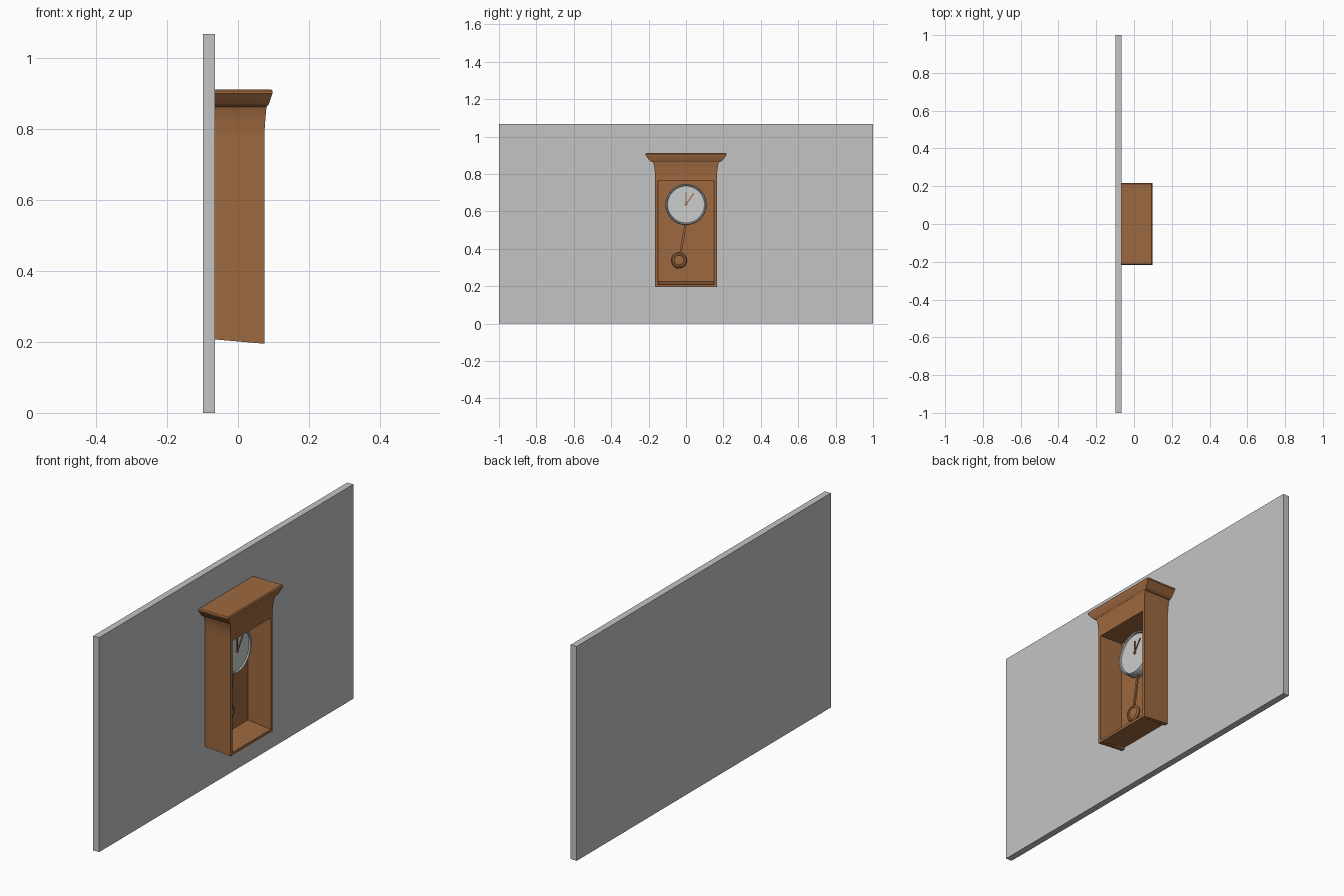
import bpy, bmesh, math
from mathutils import Matrix, Vector

if "Cube" in bpy.data.objects:
    bpy.data.objects.remove(bpy.data.objects["Cube"])


def material(name, rgb):
    m = bpy.data.materials.new(name)
    m.diffuse_color = (*rgb, 1)
    m.use_nodes = True
    m.node_tree.nodes["Principled BSDF"].inputs["Base Color"].default_value = m.diffuse_color
    return m


WOOD = material("warm_wood", (0.34, 0.14, 0.05))
WALL = material("wall_grey", (0.55, 0.55, 0.55))
FACE = material("dial_silver", (0.60, 0.61, 0.61))
RIM = material("rim_steel", (0.50, 0.54, 0.57))
BACK = -0.065   # front plane of the wall


def finish(name, bm, mat, smooth=False):
    bmesh.ops.recalc_face_normals(bm, faces=bm.faces)
    me = bpy.data.meshes.new(name)
    bm.to_mesh(me)
    bm.free()
    me.materials.append(mat)
    ob = bpy.data.objects.new(name, me)
    bpy.context.collection.objects.link(ob)
    if smooth:
        bpy.ops.object.select_all(action='DESELECT')
        ob.select_set(True)
        bpy.context.view_layer.objects.active = ob
        bpy.ops.object.shade_smooth_by_angle(angle=math.radians(35))
    return ob


def loft(name, rings, mat, smooth=False):
    """Skin a stack of equal-length point loops and cap both ends."""
    bm = bmesh.new()
    loops = [[bm.verts.new(p) for p in r] for r in rings]
    n = len(loops[0])
    for a, b in zip(loops, loops[1:]):
        for i in range(n):
            j = (i + 1) % n
            bm.faces.new((a[i], a[j], b[j], b[i]))
    bm.faces.new(loops[0])
    bm.faces.new(loops[-1])
    return finish(name, bm, mat, smooth)


def rect(z, y, x, x0=BACK):
    return [(x0, -y, z), (x, -y, z), (x, y, z), (x0, y, z)]


def lathe(name, profile, y, z, mat, closed=False, steps=48):
    """Spin (radius, x) profile points about an axis along x."""
    bm = bmesh.new()
    loops = [[bm.verts.new((x, y + r * math.cos(2 * math.pi * i / steps),
                            z + r * math.sin(2 * math.pi * i / steps)))
              for i in range(steps)] for r, x in profile]
    pairs = list(zip(loops, loops[1:]))
    if closed:
        pairs.append((loops[-1], loops[0]))
    else:
        bm.faces.new(loops[0])
        bm.faces.new(loops[-1])
    for a, b in pairs:
        for i in range(steps):
            j = (i + 1) % steps
            bm.faces.new((a[i], a[j], b[j], b[i]))
    return finish(name, bm, mat, True)


def bar(name, a, b, width, x, depth, mat):
    """Flat bar between two (y, z) points."""
    a, b = Vector(a), Vector(b)
    d = (b - a).normalized() * width / 2
    s = Vector((-d.y, d.x))
    q = [a + s, a - s, b - s, b + s]
    return loft(name, [[(x + k, p.x, p.y) for p in q] for k in (0, depth)], mat)


# wall slab
loft("wall", [rect(0, 1, BACK, -0.098), rect(1.068, 1, BACK, -0.098)], WALL)

# case sides: wedge-shaped panels with a slanted lower end, mirrored
side = loft("case_sides", [
    [(BACK, 0.165, 0.207), (0.075, 0.165, 0.195), (0.075, 0.151, 0.195), (BACK, 0.145, 0.207)],
    [(BACK, 0.165, 0.766), (0.075, 0.165, 0.766), (0.075, 0.151, 0.766), (BACK, 0.145, 0.766)]], WOOD)
mir = side.modifiers.new("mirror", 'MIRROR')
mir.use_axis = (False, True, False)

# back panel and sloping floor
loft("back_panel", [rect(0.222, 0.15, -0.047), rect(0.77, 0.15, -0.047)], WOOD)
loft("case_floor", [[(BACK, y, 0.217), (0.075, y, 0.196), (0.075, y, 0.209), (BACK, y, 0.228)]
                    for y in (-0.152, 0.152)], WOOD)

# flared neck and cornice
loft("case_neck", [rect(*s) for s in (
    (0.765, 0.165, 0.075), (0.795, 0.165, 0.075), (0.825, 0.168, 0.077),
    (0.850, 0.172, 0.079), (0.866, 0.178, 0.081))], WOOD, True)
loft("cornice", [rect(*s) for s in (
    (0.863, 0.179, 0.081), (0.868, 0.190, 0.085), (0.874, 0.196, 0.088),
    (0.900, 0.217, 0.097), (0.907, 0.217, 0.098), (0.912, 0.212, 0.093))], WOOD, True)

# dial drum, rim and centre boss
DZ = 0.637
lathe("dial", [(0.102, -0.047), (0.102, -0.007)], 0, DZ, FACE)
lathe("dial_rim", [(0.099, -0.047), (0.110, -0.047), (0.110, -0.005),
                   (0.106, 0.001), (0.101, -0.001), (0.098, -0.008)], 0, DZ, RIM, True)
lathe("hand_boss", [(0.007, -0.007), (0.007, 0.0)], 0, DZ, WOOD, steps=20)

# hands
bar("minute_hand", (0, DZ), (0, DZ + 0.063), 0.006, -0.006, 0.003, WOOD)
bar("hour_hand", (0, DZ), (0.042, DZ + 0.06), 0.006, -0.004, 0.003, WOOD)

# pendulum rod, bob and ring
BY, BZ = -0.037, 0.338
bar("pendulum_rod", (0, 0.545), (BY + 0.008, BZ + 0.038), 0.011, -0.030, 0.008, WOOD)
lathe("pendulum_bob", [(0.041, -0.032), (0.042, -0.026), (0.036, -0.018), (0.028, -0.018),
                       (0.026, -0.022), (0.020, -0.020)], BY, BZ, WOOD)
bar("pendulum_tip", (BY - 0.008, BZ - 0.038), (BY - 0.010, BZ - 0.047), 0.008, -0.030, 0.008, WOOD)
